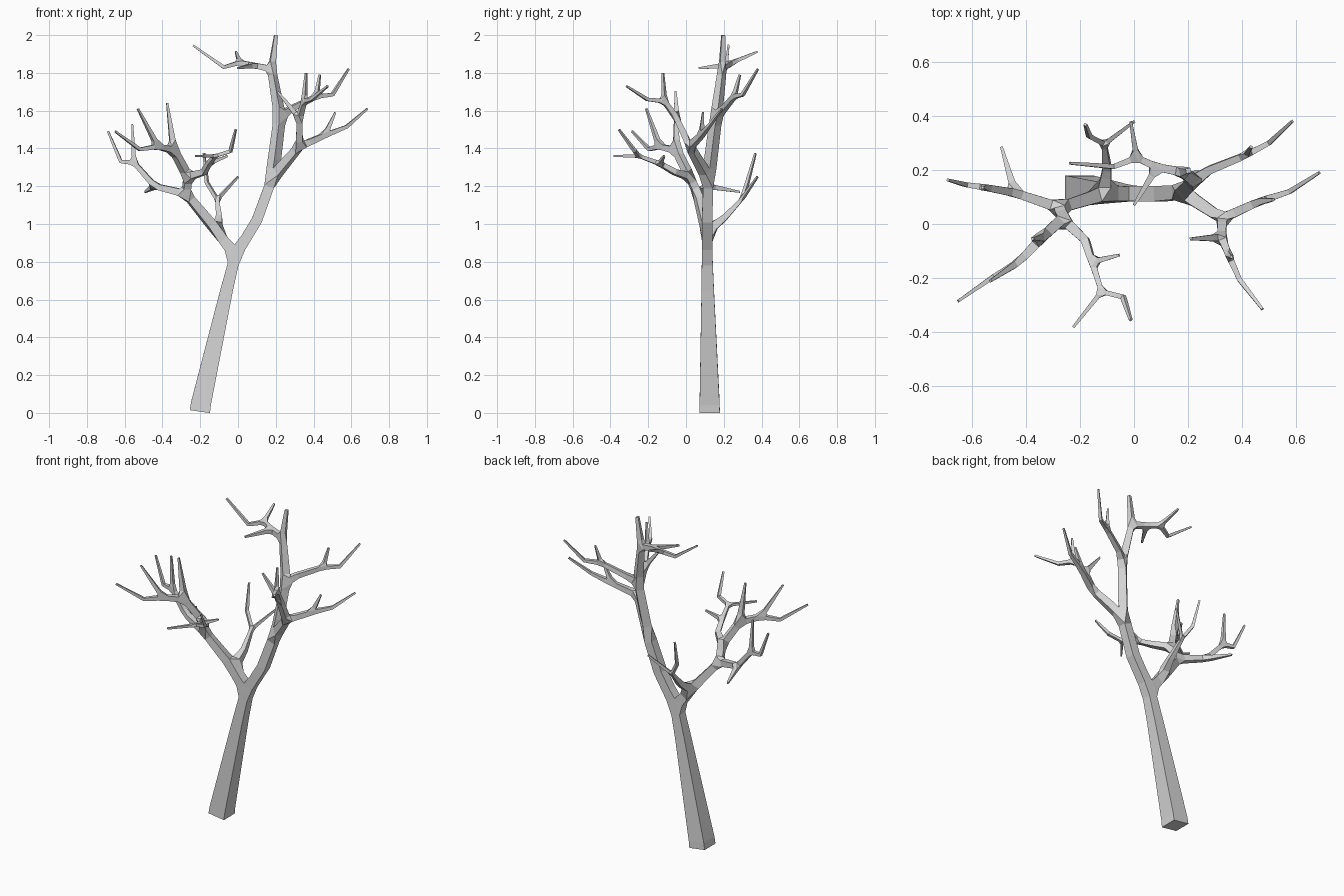
import bpy

cube = bpy.data.objects.get("Cube")
if cube:
    bpy.data.objects.remove(cube, do_unlink=True)

# Bark material
bark = bpy.data.materials.new("grey bark")
bark.use_nodes = True
grey = (0.67, 0.67, 0.67, 1)
bark.diffuse_color = grey
bark.node_tree.nodes["Principled BSDF"].inputs["Base Color"].default_value = grey

# Skeleton of the tree: joints, links between them, and half widths
joints, links, widths = [], [], []


def grow(parent, start_width, end_width, *points):
    """Add a chain of joints tapering evenly, and return their indices."""
    chain = []
    for step, point in enumerate(points):
        blend = step / max(len(points) - 1, 1)
        joints.append(point)
        widths.append(start_width + (end_width - start_width) * blend)
        index = len(joints) - 1
        if parent is not None:
            links.append((parent, index))
        chain.append(index)
        parent = index
    return chain


def twig(parent, tip):
    """Add a single pointed end to a branch."""
    return grow(parent, TIP, TIP, tip)


LIMB, BOUGH, THIN, TIP = 0.026, 0.015, 0.009, 0.005

# Trunk, leaning to the left and then turning upright
trunk = grow(None, 0.054, 0.053, (-.202, .125, .007), (-.196, .125, .05))
trunk += grow(trunk[-1], 0.033, 0.028, (-.06, .115, .65), (-.015, .112, .83))
trunk += grow(trunk[-1], 0.028, LIMB, (.1, .112, 1.02), (.18, .118, 1.24))
trunk += grow(trunk[-1], 0.023, 0.017, (.222, .16, 1.57), (.178, .192, 1.82))
trunk += grow(trunk[-1], 0.009, 0.009, (.201, .197, 2))
fork, low_joint, mid_joint, high_joint = trunk[3], trunk[5], trunk[6], trunk[7]

# Right limb, which carries the back, outer, front and inner boughs
right_limb = grow(fork, LIMB, 0.02, (-.11, .112, .96), (-.275, .06, 1.16))

# Back bough of the right limb
back_bough = grow(right_limb[0], 0.016, THIN,
                  (-.1, .205, 1.035), (-.11, .295, 1.13))
grow(back_bough[-1], THIN, TIP, (-.165, .325, 1.22), (-.18, .368, 1.375))
twig(back_bough[-1], (0, .378, 1.25))

# Outer bough of the right limb
outer_bough = grow(right_limb[1], BOUGH, THIN,
                   (-.44, .115, 1.2), (-.55, .135, 1.325), (-.62, .145, 1.33))
twig(outer_bough[0], (-.49, .285, 1.17))
twig(outer_bough[1], (-.56, .135, 1.53))
twig(outer_bough[2], (-.688, .163, 1.49))

# Front bough of the right limb
stem = grow(right_limb[1], 0.02, 0.02, (-.265, .02, 1.25))
front_bough = grow(stem[0], 0.018, THIN,
                   (-.34, -.05, 1.39), (-.425, -.14, 1.41), (-.52, -.195, 1.395))
twig(front_bough[0], (-.375, -.055, 1.64))
twig(front_bough[1], (-.53, -.21, 1.61))
twig(front_bough[2], (-.65, -.285, 1.49))

# Inner bough of the right limb
inner_bough = grow(stem[0], BOUGH, THIN,
                   (-.18, -.06, 1.275), (-.155, -.14, 1.32), (-.12, -.25, 1.36))
grow(inner_bough[-1], THIN, TIP, (-.04, -.27, 1.385), (-.012, -.355, 1.5))
twig(inner_bough[1], (-.055, -.115, 1.36))
twig(inner_bough[2], (-.225, -.382, 1.36))

# Low left limb with an outer and a front bough
left_limb = grow(low_joint, 0.018, 0.018, (.325, .02, 1.41))
left_outer = grow(left_limb[0], 0.014, THIN, (.46, .082, 1.47), (.575, .12, 1.515))
twig(left_outer[0], (.515, .09, 1.59))
twig(left_outer[1], (.685, .19, 1.61))
left_front = grow(left_limb[0], 0.015, THIN,
                  (.325, -.05, 1.56), (.35, -.115, 1.65), (.39, -.205, 1.66))
twig(left_front[0], (.21, -.055, 1.7))
twig(left_front[1], (.36, -.122, 1.8))
twig(left_front[2], (.475, -.315, 1.73))

# Middle left bough
left_back = grow(mid_joint, BOUGH, THIN,
                 (.28, .2, 1.61), (.415, .255, 1.675), (.5, .3, 1.685))
twig(left_back[1], (.433, .285, 1.79))
twig(left_back[2], (.585, .38, 1.82))

# Top bough, pointing to the right
top_bough = grow(high_joint, 0.014, THIN,
                 (.085, .21, 1.84), (.01, .245, 1.855), (-.075, .212, 1.83))
twig(top_bough[0], (0, .07, 1.825))
twig(top_bough[1], (-.012, .378, 1.912))
twig(top_bough[2], (-.237, .225, 1.945))

# Square-sided skin over the skeleton
mesh = bpy.data.meshes.new("bare_tree")
mesh.from_pydata(joints, links, [])
mesh.materials.append(bark)
tree = bpy.data.objects.new("bare_tree", mesh)
bpy.context.collection.objects.link(tree)
skin = tree.modifiers.new("Skin", "SKIN")
skin.branch_smoothing = 0
skin.use_smooth_shade = False
for index, (vertex, width) in enumerate(zip(mesh.skin_vertices[0].data, widths)):
    vertex.radius = (width, width)
    vertex.use_root = index == 0
